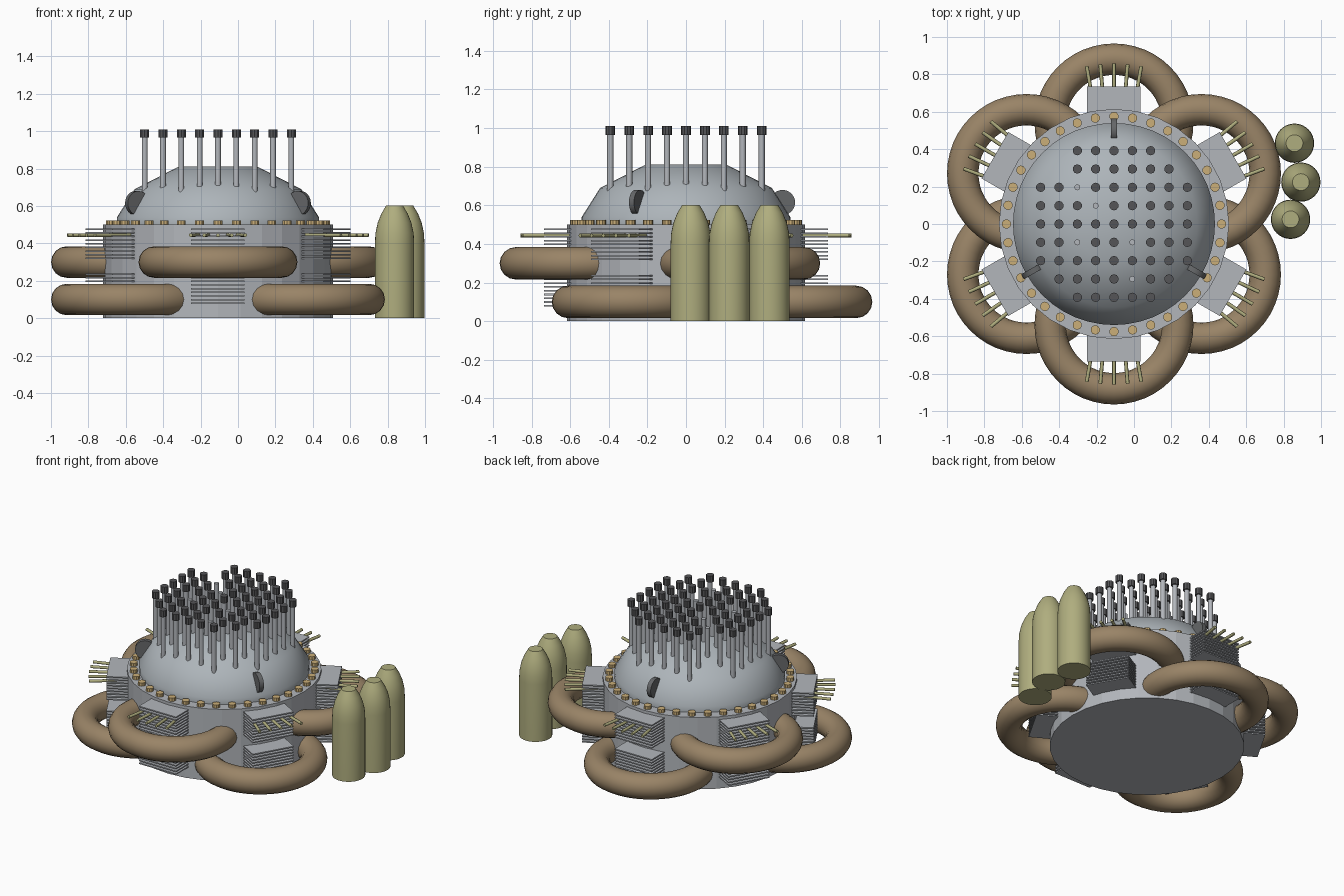
import bpy, bmesh, math
from mathutils import Matrix, Vector

if "Cube" in bpy.data.objects:
    bpy.data.objects.remove(bpy.data.objects["Cube"])

CX = -0.107  # vessel axis


def mat(name, r, g, b):
    m = bpy.data.materials.new(name)
    m.diffuse_color = (r, g, b, 1)
    m.use_nodes = True
    m.node_tree.nodes["Principled BSDF"].inputs["Base Color"].default_value = m.diffuse_color
    return m


STEEL = mat("steel grey", 0.45, 0.47, 0.50)
DOME = mat("dome grey", 0.42, 0.46, 0.49)
BROWN = mat("pipe brown", 0.32, 0.23, 0.135)
OLIVE = mat("olive", 0.43, 0.42, 0.21)
GOLD = mat("bolt gold", 0.60, 0.43, 0.19)
DARK = mat("dark grey", 0.09, 0.09, 0.095)
LUG = mat("lug grey", 0.13, 0.135, 0.14)


def finish(bm, name, material, smooth=None):
    bmesh.ops.recalc_face_normals(bm, faces=bm.faces)
    me = bpy.data.meshes.new(name)
    bm.to_mesh(me)
    bm.free()
    ob = bpy.data.objects.new(name, me)
    bpy.context.collection.objects.link(ob)
    me.materials.append(material)
    if smooth:
        bpy.ops.object.select_all(action='DESELECT')
        ob.select_set(True)
        bpy.context.view_layer.objects.active = ob
        bpy.ops.object.shade_smooth_by_angle(angle=math.radians(smooth))
    return ob


def add_rod(bm, a, b, r, n):
    a, b = Vector(a), Vector(b)
    d = b - a
    m = Matrix.Translation((a + b) / 2) @ d.to_track_quat('Z', 'Y').to_matrix().to_4x4()
    bmesh.ops.create_cone(bm, cap_ends=True, segments=n, radius1=r, radius2=r,
                          depth=d.length, matrix=m)


def add_box(bm, size, m):
    bmesh.ops.create_cube(bm, size=1, matrix=m @ Matrix.Diagonal((*size, 1)))


def lathe(bm, profile, x, y, n):
    rings = [[bm.verts.new((x + r * math.cos(2 * math.pi * i / n),
                            y + r * math.sin(2 * math.pi * i / n), z)) for i in range(n)]
             for r, z in profile]
    for lo, hi in zip(rings, rings[1:]):
        for i in range(n):
            j = (i + 1) % n
            bm.faces.new((lo[i], lo[j], hi[j], hi[i]))
    bm.faces.new(rings[0][::-1])
    bm.faces.new(rings[-1])


def polar(r, deg, z):
    t = math.radians(deg)
    return Vector((CX + r * math.cos(t), r * math.sin(t), z))


# Vessel body
bm = bmesh.new()
add_rod(bm, (CX, 0, 0), (CX, 0, 0.5), 0.615, 32)
finish(bm, "vessel_body", STEEL)

# Domed lid
bm = bmesh.new()
lathe(bm, [(0.54, 0.5), (0.54, 0.54), (0.445, 0.69), (0.207, 0.812)], CX, 0, 48)
finish(bm, "domed_lid", DOME, 40)

# Ring of flange bolts
bm = bmesh.new()
for i in range(36):
    add_rod(bm, polar(0.575, i * 10, 0.495), polar(0.575, i * 10, 0.523), 0.025, 10)
finish(bm, "flange_bolts", GOLD)

# Control rods on a grid, a few of them without caps
rods, caps = bmesh.new(), bmesh.new()
P = 0.098
uncapped = {(-2, 2), (-1, 1), (-2, -1), (1, -1), (1, -3)}
for i in range(-4, 5):
    for j in range(-4, 5):
        if i * i + j * j > 20 or (i, j) == (-3, 3):
            continue
        x, y = CX + i * P, j * P
        add_rod(rods, (x, y, 0.675), (x, y, 0.97), 0.016, 10)
        if (i, j) not in uncapped:
            add_rod(caps, (x, y, 0.965), (x, y, 1.01), 0.025, 10)
finish(rods, "control_rods", STEEL, 40)
finish(caps, "control_rod_caps", DARK)

# Lifting lugs: upright discs set in the lid
bm = bmesh.new()
for a in (90, 210, 330):
    c = polar(0.5, a, 0.615)
    t = Vector((-math.sin(math.radians(a)), math.cos(math.radians(a)), 0)) * 0.015
    add_rod(bm, c - t, c + t, 0.065, 24)
finish(bm, "lifting_lugs", LUG, 40)

# Six stations: finned plate stacks, radial spikes and a pipe loop
plates, spikes = bmesh.new(), bmesh.new()
for k in range(6):
    a = 30 + 60 * k
    rot = Matrix.Rotation(math.radians(a), 4, 'Z')
    for base in (0.08, 0.32):
        for p in range(9):
            c = polar(0.62, a, base + 0.0195 * p)
            add_box(plates, (0.23, 0.286, 0.008), Matrix.Translation(c) @ rot)
    for s in range(-2, 3):
        b = a + s * 4.9
        add_rod(spikes, polar(0.6, b, 0.444), polar(0.857, b, 0.444), 0.01, 8)
    bpy.ops.mesh.primitive_torus_add(
        location=polar(0.54, a, 0.3 if k % 2 == 0 else 0.1),
        major_radius=0.341, minor_radius=0.084, major_segments=48, minor_segments=16)
    loop = bpy.context.object
    loop.name = "pipe_loop_%d" % (k + 1)
    loop.data.materials.append(BROWN)
    bpy.ops.object.shade_smooth_by_angle(angle=math.radians(60))
finish(plates, "cooling_fins", STEEL)
finish(spikes, "radial_spikes", OLIVE, 50)

# Storage tanks
for n, (x, y) in enumerate([(0.858, 0.432), (0.892, 0.224), (0.837, 0.025)]):
    bm = bmesh.new()
    lathe(bm, [(0.105, 0), (0.105, 0.4), (0.102, 0.455), (0.09, 0.51),
               (0.07, 0.56), (0.045, 0.602)], x, y, 32)
    finish(bm, "storage_tank_%d" % (n + 1), OLIVE, 40)
